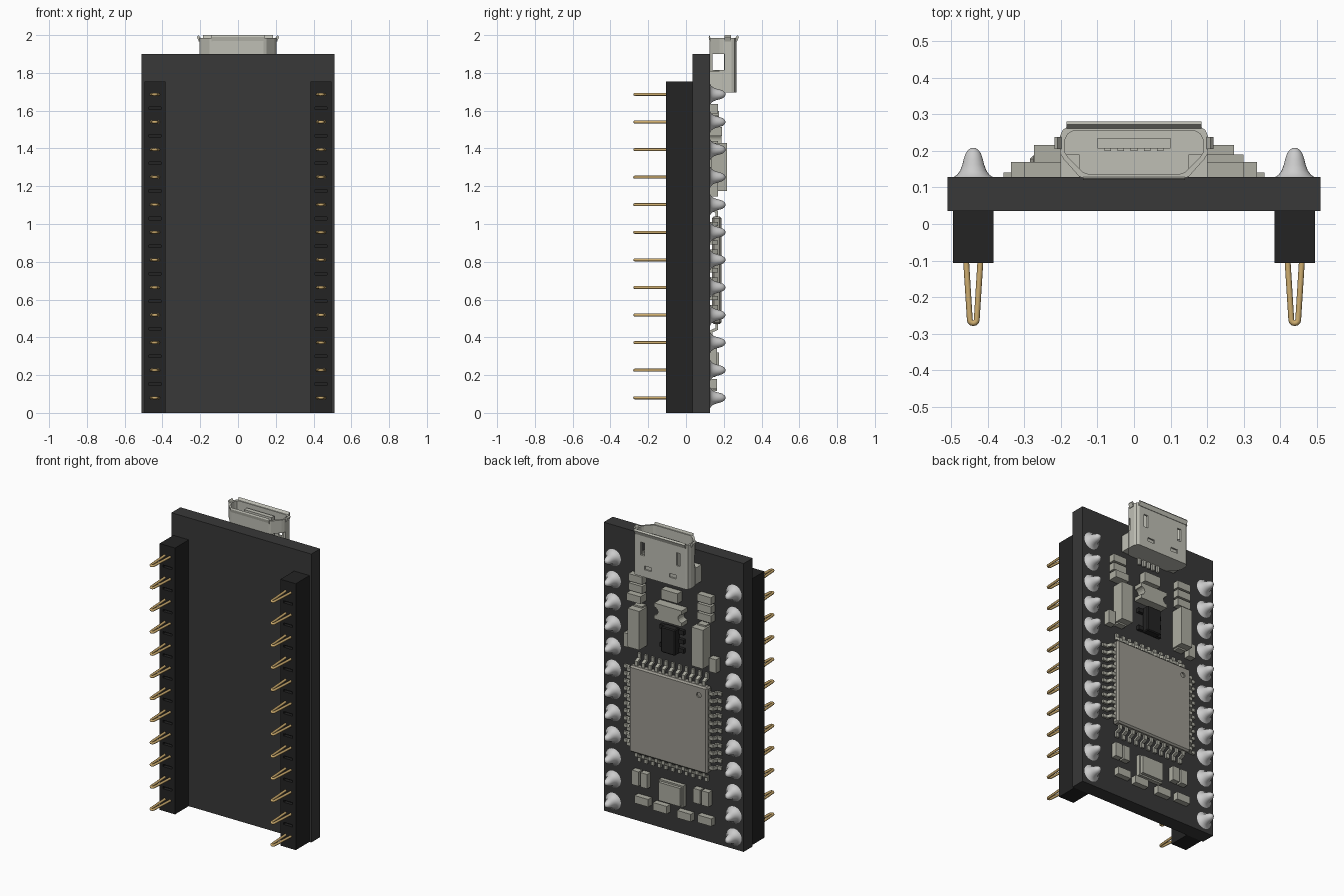
import bpy, bmesh
from math import sin, cos, pi, radians
from mathutils import Matrix, Vector

if "Cube" in bpy.data.objects:
    bpy.data.objects.remove(bpy.data.objects["Cube"])


def material(name, *rgb):
    m = bpy.data.materials.new(name)
    m.diffuse_color = (*rgb, 1)
    m.use_nodes = True
    m.node_tree.nodes["Principled BSDF"].inputs["Base Color"].default_value = m.diffuse_color
    return m


BOARD = material("matte_black", 0.04, 0.04, 0.04)
PLASTIC = material("header_black", 0.017, 0.017, 0.017)
GOLD = material("gold", 0.62, 0.42, 0.16)
SOLDER = material("solder", 0.55, 0.55, 0.57)
PART = material("part_grey", 0.42, 0.42, 0.36)
CHIP = material("chip_grey", 0.33, 0.32, 0.28)
STEEL = material("steel", 0.52, 0.52, 0.46)
LED = material("led_cream", 0.60, 0.60, 0.46)


def finish(bm, name, mat):
    bmesh.ops.recalc_face_normals(bm, faces=bm.faces)
    me = bpy.data.meshes.new(name)
    bm.to_mesh(me)
    bm.free()
    ob = bpy.data.objects.new(name, me)
    bpy.context.collection.objects.link(ob)
    me.materials.append(mat)
    return ob


def boxes(name, mat, *dims, bevel=0):
    """Mesh of boxes, each given as x0, x1, y0, y1, z0, z1."""
    bm = bmesh.new()
    for x0, x1, y0, y1, z0, z1 in dims:
        m = (Matrix.Translation(((x0 + x1) / 2, (y0 + y1) / 2, (z0 + z1) / 2))
             @ Matrix.Diagonal((x1 - x0, y1 - y0, z1 - z0, 1)))
        bmesh.ops.create_cube(bm, size=1, matrix=m)
    if bevel:
        bmesh.ops.bevel(bm, geom=bm.edges[:], offset=bevel, segments=1, affect='EDGES')
    return finish(bm, name, mat)


def prism(bm, pts, offset):
    """Closed solid from a 3D outline swept along an offset."""
    f = bm.faces.new([bm.verts.new(p) for p in pts])
    g = bmesh.ops.extrude_face_region(bm, geom=[f], use_keep_orig=True)
    vs = [v for v in g["geom"] if isinstance(v, bmesh.types.BMVert)]
    bmesh.ops.translate(bm, verts=vs, vec=offset)


def select(ob):
    bpy.ops.object.select_all(action='DESELECT')
    ob.select_set(True)
    bpy.context.view_layer.objects.active = ob


def cut(ob, cutter):
    m = ob.modifiers.new("cut", 'BOOLEAN')
    m.operation, m.solver, m.object = 'DIFFERENCE', 'EXACT', cutter
    select(ob)
    bpy.ops.object.modifier_apply(modifier="cut")
    bpy.data.objects.remove(cutter)


def copy(ob, name, loc):
    c = bpy.data.objects.new(name, ob.data)
    c.location = loc
    bpy.context.collection.objects.link(c)


B = 0.128                                  # back surface of the board
ROWS = [0.08 + i * 0.146 for i in range(12)]

# Circuit board and the two slotted header strips
boxes("circuit_board", BOARD, (-0.51, 0.51, 0.035, B, 0, 1.9))
for s in (-1, 1):
    c = s * 0.44
    strip = boxes("header_strip", PLASTIC, (c - 0.056, c + 0.056, -0.107, 0.035, 0, 1.755))
    cut(strip, boxes("slot_cutter", PLASTIC,
                     *[(c - 0.032, c + 0.032, -0.12, -0.085, z + 0.066, z + 0.08) for z in ROWS[:-1]]))

# Folded wire pin
cu = bpy.data.curves.new("header_pin", 'CURVE')
cu.dimensions, cu.bevel_depth, cu.bevel_resolution = '3D', 0.008, 2
path = [(-0.019, 0), (-0.019, -0.11)]
path += [(-0.0095 * cos(a), -0.262 - 0.0095 * sin(a)) for a in [i * pi / 6 for i in range(7)]]
path += [(0.019, -0.11), (0.019, 0)]
sp = cu.splines.new('POLY')
sp.points.add(len(path) - 1)
for p, (x, y) in zip(sp.points, path):
    p.co = (x, y, 0, 1)
cu.materials.append(GOLD)
pin = bpy.data.objects.new("header_pin", cu)
bpy.context.collection.objects.link(pin)
select(pin)
bpy.ops.object.convert(target='MESH')
bpy.ops.object.shade_smooth_by_angle(angle=radians(50))

# Solder cone, turned around the y axis
prof = [(0.055, B), (0.045, 0.134), (0.036, 0.146), (0.03, 0.162), (0.026, 0.178),
        (0.021, 0.193), (0.013, 0.204), (0.006, 0.208)]
bm = bmesh.new()
N = 24
rings = [[bm.verts.new((r * cos(2 * pi * i / N), y, r * sin(2 * pi * i / N))) for i in range(N)]
         for r, y in prof]
for a, b in zip(rings, rings[1:]):
    for i in range(N):
        bm.faces.new((a[i], a[(i + 1) % N], b[(i + 1) % N], b[i]))
bm.faces.new(rings[0])
bm.faces.new(rings[-1])
cone = finish(bm, "solder_cone", SOLDER)
select(cone)
bpy.ops.object.shade_smooth_by_angle(angle=radians(60))
for s in (-1, 1):
    for z in ROWS:
        copy(pin, "header_pin", (s * 0.44, 0, z))
        copy(cone, "solder_cone", (s * 0.44, 0, z))
bpy.data.objects.remove(pin)
bpy.data.objects.remove(cone)

# Main chip with a pin-one dimple
CZ = 0.755
chip = boxes("main_chip", CHIP, (-0.285, 0.285, 0.138, 0.188, CZ - 0.285, CZ + 0.285), bevel=0.01)
bm = bmesh.new()
bmesh.ops.create_cone(bm, cap_ends=True, segments=16, radius1=0.017, radius2=0.017, depth=0.02,
                      matrix=Matrix.Translation((-0.225, 0.188, CZ + 0.225)) @ Matrix.Rotation(pi / 2, 4, 'X'))
cut(chip, finish(bm, "dimple_cutter", CHIP))

# Gull-wing leads, eleven on each side
lead = [(0.27, 0.17), (0.315, 0.17), (0.328, 0.141), (0.357, 0.141),
        (0.357, B), (0.318, B), (0.305, 0.157), (0.27, 0.157)]
bm = bmesh.new()
for k in range(4):
    rot = Matrix.Translation((0, 0, CZ)) @ Matrix.Rotation(k * pi / 2, 4, 'Y')
    for i in range(11):
        t = (i - 5) * 0.049
        prism(bm, [rot @ Vector((r, y, t - 0.011)) for r, y in lead], rot.to_3x3() @ Vector((0, 0, 0.022)))
finish(bm, "chip_leads", PART)


def small_part(name, x, z, w, h, top=0.165, mat=PART):
    """Surface-mount part: body with slightly larger end caps on its long axis."""
    w, h, e = w / 2, h / 2, 0.25 * max(w, h)
    i = 0.004
    boxes(name + "_body", mat, (x - w + i, x + w - i, B, top - i, z - h + i, z + h - i))
    if w > h:
        caps = [(x - w, x - w + 2 * e, B, top, z - h, z + h), (x + w - 2 * e, x + w, B, top, z - h, z + h)]
    else:
        caps = [(x - w, x + w, B, top, z - h, z - h + 2 * e), (x - w, x + w, B, top, z + h - 2 * e, z + h)]
    boxes(name + "_ends", PART, *caps)


# Mirrored groups of parts on both sides
for s in (-1, 1):
    boxes("tall_capacitor", PART, (s * 0.232 - 0.042, s * 0.232 + 0.042, 0.134, 0.216, 1.175, 1.43),
          (s * 0.232 - 0.03, s * 0.232 + 0.03, B, 0.17, 1.165, 1.44))
    small_part("side_capacitor", s * 0.312, 1.19, 0.05, 0.09, 0.17)
    for z in (1.61, 1.55, 1.49):
        led = s > 0 and z == 1.49
        small_part("status_led" if led else "resistor", s * 0.25, z, 0.1, 0.048,
                   0.19 if led else 0.17, LED if led else PART)
    small_part("timing_capacitor", s * 0.255, 0.295, 0.05, 0.095)
    small_part("timing_resistor", s * 0.193, 0.295, 0.05, 0.095, 0.165, LED if s < 0 else PART)

# Bottom row, crystal and fuse
for x, z in ((0.21, 0.155), (0.075, 0.145), (-0.1, 0.14), (-0.25, 0.15)):
    small_part("bottom_resistor", x, z, 0.1, 0.05)
boxes("crystal", PART, (-0.088, 0.088, B, 0.155, 0.19, 0.33), (-0.078, 0.078, 0.15, 0.175, 0.2, 0.32))
small_part("fuse", 0.0, 1.565, 0.12, 0.065, 0.175)

# Notched resonator
arc = [(0.027 * sin(a), 0.027 * cos(a)) for a in [i * pi / 8 for i in range(9)]]
outline = [(-0.1, 1.395)] + [(-0.1 + x, 1.447 - z) for x, z in arc] + [(-0.1, 1.5), (0.1, 1.5)]
# left arc runs bottom to top, right arc top to bottom
outline[1:10] = sorted(outline[1:10], key=lambda p: p[1])
outline += [(0.1 - x, 1.447 + z) for x, z in arc] + [(0.1, 1.395)]
bm = bmesh.new()
prism(bm, [(x, B, z) for x, z in outline], Vector((0, 0.06, 0)))
finish(bm, "notched_resonator", PART)

# Black regulator with its legs
boxes("regulator", PLASTIC, (-0.052, 0.052, 0.138, 0.19, 1.19, 1.36), bevel=0.006)
boxes("regulator_legs", PLASTIC,
      *[(s * 0.065 - 0.022, s * 0.065 + 0.022, B, 0.15, z - 0.014, z + 0.014)
        for s, zs in ((-1, (1.215, 1.275, 1.335)), (1, (1.215, 1.335))) for z in zs])

# Connector shell: hollow trapezoid section, open at the top
half = [(0.135, 0.124), (0.15, 0.13), (0.193, 0.178), (0.203, 0.195), (0.203, 0.24), (0.195, 0.258), (0.18, 0.267)]
section = half + [(-x, y) for x, y in reversed(half)]
bm = bmesh.new()
prism(bm, [(x, y, 1.695) for x, y in section], Vector((0, 0, 0.29)))
shell = finish(bm, "connector_shell", STEEL)
bm = bmesh.new()
prism(bm, [(x * 0.93, 0.196 + (y - 0.196) * 0.82, 1.8) for x, y in section], Vector((0, 0, 0.3)))
cut(shell, finish(bm, "cavity_cutter", STEEL))
cut(shell, boxes("window_cutter", STEEL, (-0.3, 0.3, 0.139, 0.204, 1.815, 1.9),
                 *[(s * 0.13 - 0.014, s * 0.13 + 0.014, 0.245, 0.3, 1.835, 1.92) for s in (-1, 1)]))
cut(shell, boxes("notch_cutter", STEEL,
                 *[(s * 0.09 - 0.025, s * 0.09 + 0.025, 0.257, 0.3, 1.745, 1.77) for s in (-1, 1)]))

# Flared lips around the opening
bm = bmesh.new()
for (p, q) in (((-0.185, 0.26), (0.185, 0.26)), ((0.14, 0.13), (-0.14, 0.13)),
               ((0.197, 0.238), (0.197, 0.205)), ((-0.197, 0.205), (-0.197, 0.238))):
    p, q = Vector((*p, 1.965)), Vector((*q, 1.965))
    d = (q - p).normalized()
    n, up = Vector((-d.y, d.x, 0)), Vector((0, 0, 1))
    k = 0.5 if p.y < 0.15 else 1
    prism(bm, [p, p + n * 0.01 * k, p + n * 0.02 * k + up * 0.025, p + n * 0.012 * k + up * 0.035,
               p + up * 0.018], q - p)
finish(bm, "connector_lips", STEEL)

# Tongue with contacts, solder tails and mounting feet
boxes("connector_tongue", STEEL, (-0.1, 0.1, 0.206, 0.235, 1.78, 1.965),
      *[(x * 0.036 - 0.009, x * 0.036 + 0.009, 0.2, 0.21, 1.8, 1.95) for x in range(-2, 3)])
boxes("connector_tails", STEEL, *[(x * 0.036 - 0.009, x * 0.036 + 0.009, B, 0.142, 1.655, 1.72)
                                  for x in range(-2, 3)])
boxes("connector_feet", STEEL, *[(s * 0.175 - 0.026, s * 0.175 + 0.026, B, 0.19, 1.7, 1.81) for s in (-1, 1)])
